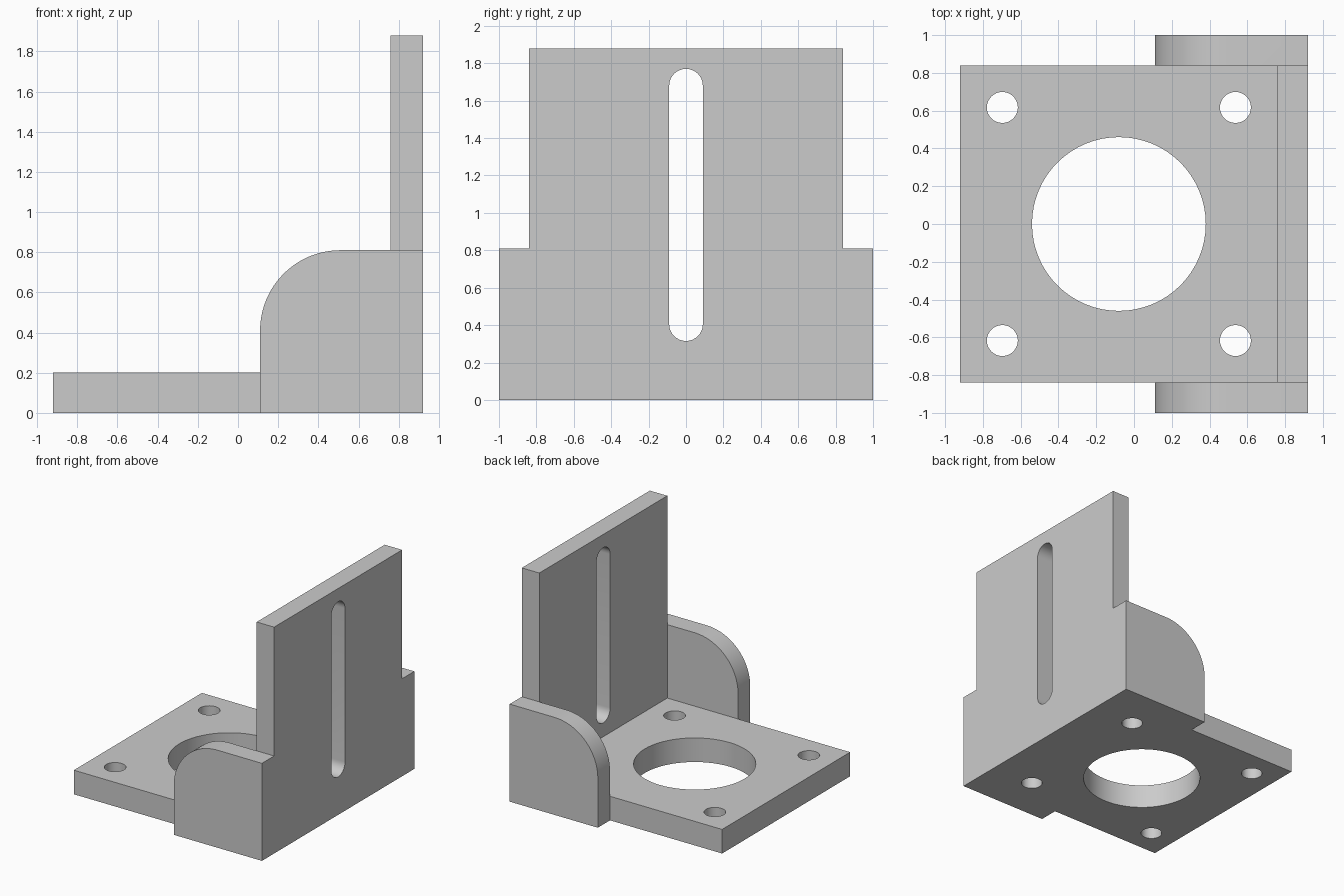
import bpy
import bmesh
from math import cos, sin, pi, radians
from mathutils import Vector

cube = bpy.data.objects.get("Cube")
if cube:
    bpy.data.objects.remove(cube, do_unlink=True)

grey = bpy.data.materials.new("plain grey")
grey.use_nodes = True
grey.diffuse_color = (0.6, 0.6, 0.6, 1)
grey.node_tree.nodes["Principled BSDF"].inputs["Base Color"].default_value = (0.6, 0.6, 0.6, 1)


def arc(cx, cy, r, start, end, steps):
    """Points along an arc, angles in degrees."""
    angles = [radians(start + (end - start) * i / steps) for i in range(steps + 1)]
    return [(cx + r * cos(a), cy + r * sin(a)) for a in angles]


def prism(name, outline, axis, low, high):
    """Extrude a 2D outline along x (outline is y,z), y (x,z) or z (x,y)."""
    place = {"x": lambda a, b, d: (d, a, b),
             "y": lambda a, b, d: (a, d, b),
             "z": lambda a, b, d: (a, b, d)}[axis]
    bm = bmesh.new()
    face = bm.faces.new([bm.verts.new(place(a, b, low)) for a, b in outline])
    extruded = bmesh.ops.extrude_face_region(bm, geom=[face])["geom"]
    moved = [v for v in extruded if isinstance(v, bmesh.types.BMVert)]
    bmesh.ops.translate(bm, verts=moved, vec=Vector(place(0, 0, high - low)))
    bmesh.ops.recalc_face_normals(bm, faces=bm.faces)
    mesh = bpy.data.meshes.new(name)
    bm.to_mesh(mesh)
    bm.free()
    obj = bpy.data.objects.new(name, mesh)
    bpy.context.collection.objects.link(obj)
    mesh.materials.append(grey)
    return obj


def rectangle(a0, a1, b0, b1):
    return [(a0, b0), (a1, b0), (a1, b1), (a0, b1)]


def combine(target, other, operation):
    """Apply a boolean and discard the helper."""
    mod = target.modifiers.new(operation.title(), "BOOLEAN")
    mod.operation = operation
    mod.solver = "EXACT"
    mod.object = other
    bpy.context.view_layer.objects.active = target
    bpy.ops.object.modifier_apply(modifier=mod.name)
    bpy.data.objects.remove(other, do_unlink=True)


BACK, SIDE, EDGE = 0.92, 0.84, 1.0
HOLE_X = -0.08

# Horizontal base plate and slotted upright plate
bracket = prism("bracket", rectangle(-BACK, BACK, -SIDE, SIDE), "z", 0, 0.2)
upright = prism("upright_plate", rectangle(-SIDE, SIDE, 0, 1.88), "x", 0.76, BACK)
combine(bracket, upright, "UNION")

# Rounded cheek on each side
cheek = [(BACK, 0), (BACK, 0.81)] + arc(0.51, 0.41, 0.4, 90, 180, 24) + [(0.11, 0)]
for name, low, high in (("right_cheek", -EDGE, -SIDE), ("left_cheek", SIDE, EDGE)):
    combine(bracket, prism(name, cheek, "y", low, high), "UNION")

# Central bore and four bolt holes
holes = [(HOLE_X, 0, 0.46, 64)]
holes += [(HOLE_X + sx * 0.617, sy * 0.617, 0.082, 32) for sx in (-1, 1) for sy in (-1, 1)]
for x, y, r, steps in holes:
    cutter = prism("hole_cutter", arc(x, y, r, 0, 360, steps)[:-1], "z", -0.1, 0.3)
    combine(bracket, cutter, "DIFFERENCE")

# Vertical adjustment slot with round ends
slot = arc(0, 1.68, 0.09, 0, 180, 16) + arc(0, 0.405, 0.09, 180, 360, 16)
combine(bracket, prism("slot_cutter", slot, "x", 0.6, 1.1), "DIFFERENCE")

# Merge coplanar faces, then smooth only the curved walls
bm = bmesh.new()
bm.from_mesh(bracket.data)
bmesh.ops.remove_doubles(bm, verts=bm.verts, dist=0.0001)
bmesh.ops.dissolve_limit(bm, angle_limit=radians(0.5), verts=bm.verts, edges=bm.edges)
bm.to_mesh(bracket.data)
bm.free()

bpy.ops.object.select_all(action="DESELECT")
bracket.select_set(True)
bpy.context.view_layer.objects.active = bracket
bpy.ops.object.shade_smooth_by_angle(angle=radians(30))
